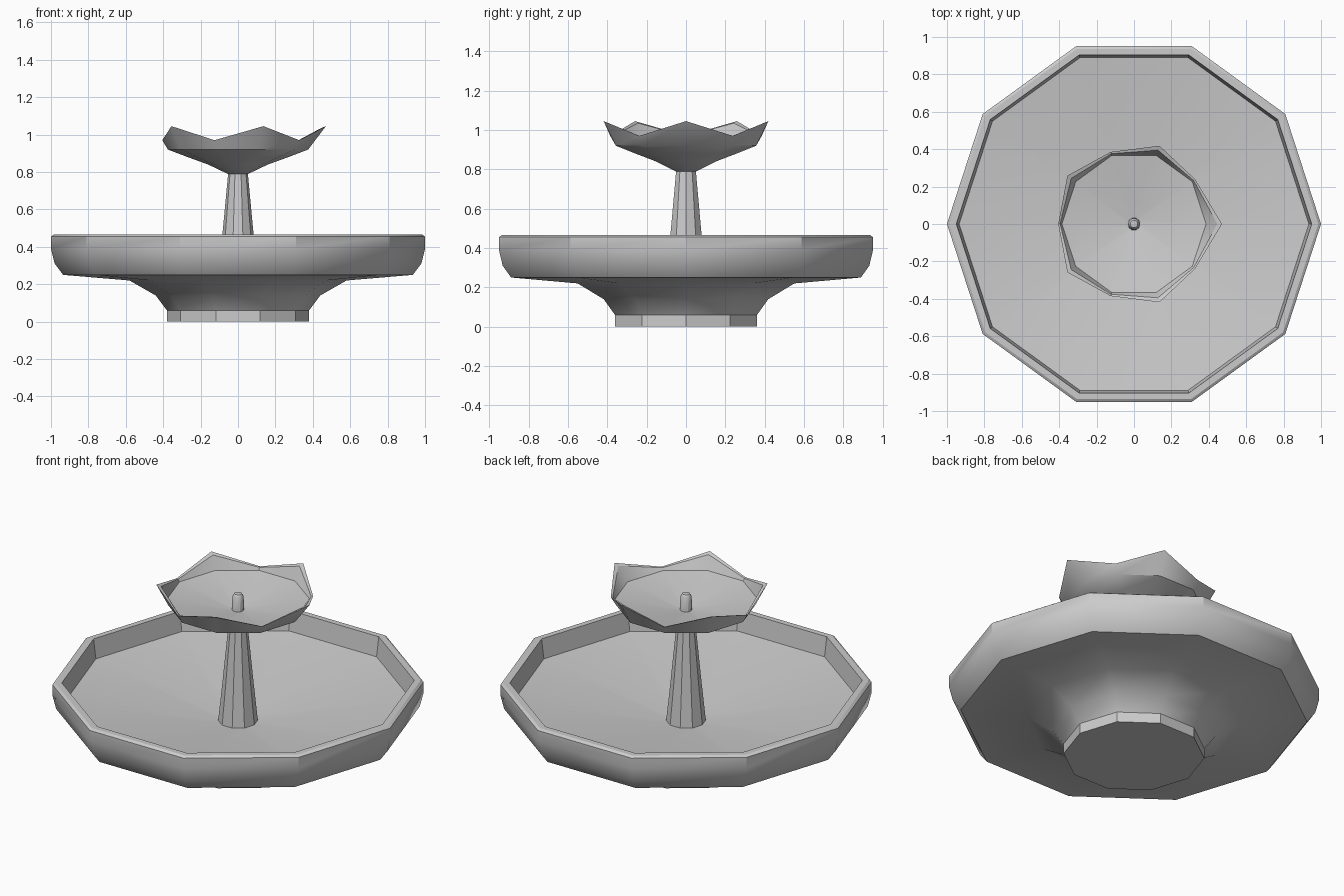
import bpy, bmesh
from math import cos, sin, pi, radians

if "Cube" in bpy.data.objects:
    bpy.data.objects.remove(bpy.data.objects["Cube"])

SIDES = 10


def lathe(name, rings, angle=35):
    """Rings are (r, z) or (r_even, z_even, r_odd, z_odd); both ends are capped to a centre point."""
    bm = bmesh.new()
    loops = []
    for ring in rings:
        pair = (ring[:2], ring[-2:])
        if ring[0] == 0:
            loops.append([bm.verts.new((0, 0, ring[1]))])
            continue
        loop = []
        for k in range(SIDES):
            r, z = pair[k % 2]
            if len(ring) == 4 and k == 0:
                r += 0.03          # longer front petal on the +x side
            a = 2 * pi * k / SIDES
            loop.append(bm.verts.new((r * cos(a), r * sin(a), z)))
        loops.append(loop)
    for lo, hi in zip(loops, loops[1:]):
        for k in range(SIDES):
            n = (k + 1) % SIDES
            if len(lo) == 1:
                bm.faces.new((lo[0], hi[n], hi[k]))
            elif len(hi) == 1:
                bm.faces.new((lo[k], lo[n], hi[0]))
            else:
                bm.faces.new((lo[k], lo[n], hi[n], hi[k]))
    bmesh.ops.recalc_face_normals(bm, faces=bm.faces)
    mesh = bpy.data.meshes.new(name)
    bm.to_mesh(mesh)
    bm.free()
    obj = bpy.data.objects.new(name, mesh)
    bpy.context.collection.objects.link(obj)
    bpy.ops.object.select_all(action='DESELECT')
    obj.select_set(True)
    bpy.context.view_layer.objects.active = obj
    bpy.ops.object.shade_smooth_by_angle(angle=radians(angle))
    return obj


# Ten-sided foot and large basin with a shallow dished floor
lathe("lower_basin", [
    (0, 0), (0.38, 0), (0.38, 0.06), (0.44, 0.14), (0.58, 0.22),
    (0.935, 0.25), (0.98, 0.31), (1.0, 0.39), (1.0, 0.455), (0.985, 0.465),
    (0.95, 0.465), (0.935, 0.35), (0.10, 0.235), (0, 0.23)])

# Tapered column
lathe("column", [(0, 0.225), (0.108, 0.225), (0.084, 0.46), (0.052, 0.80), (0, 0.80)])

# Upper bowl with a scalloped rim of five raised points
lathe("upper_bowl", [
    (0, 0.79), (0.055, 0.79), (0.16, 0.84), (0.27, 0.88), (0.375, 0.92),
    (0.44, 1.045, 0.405, 0.97), (0.415, 1.035, 0.395, 0.968),
    (0.385, 0.955), (0.04, 0.895), (0, 0.89)])

# Water spout in the middle of the bowl
lathe("spout", [(0, 0.885), (0.034, 0.885), (0.03, 0.975), (0.02, 0.99), (0, 0.992)])
